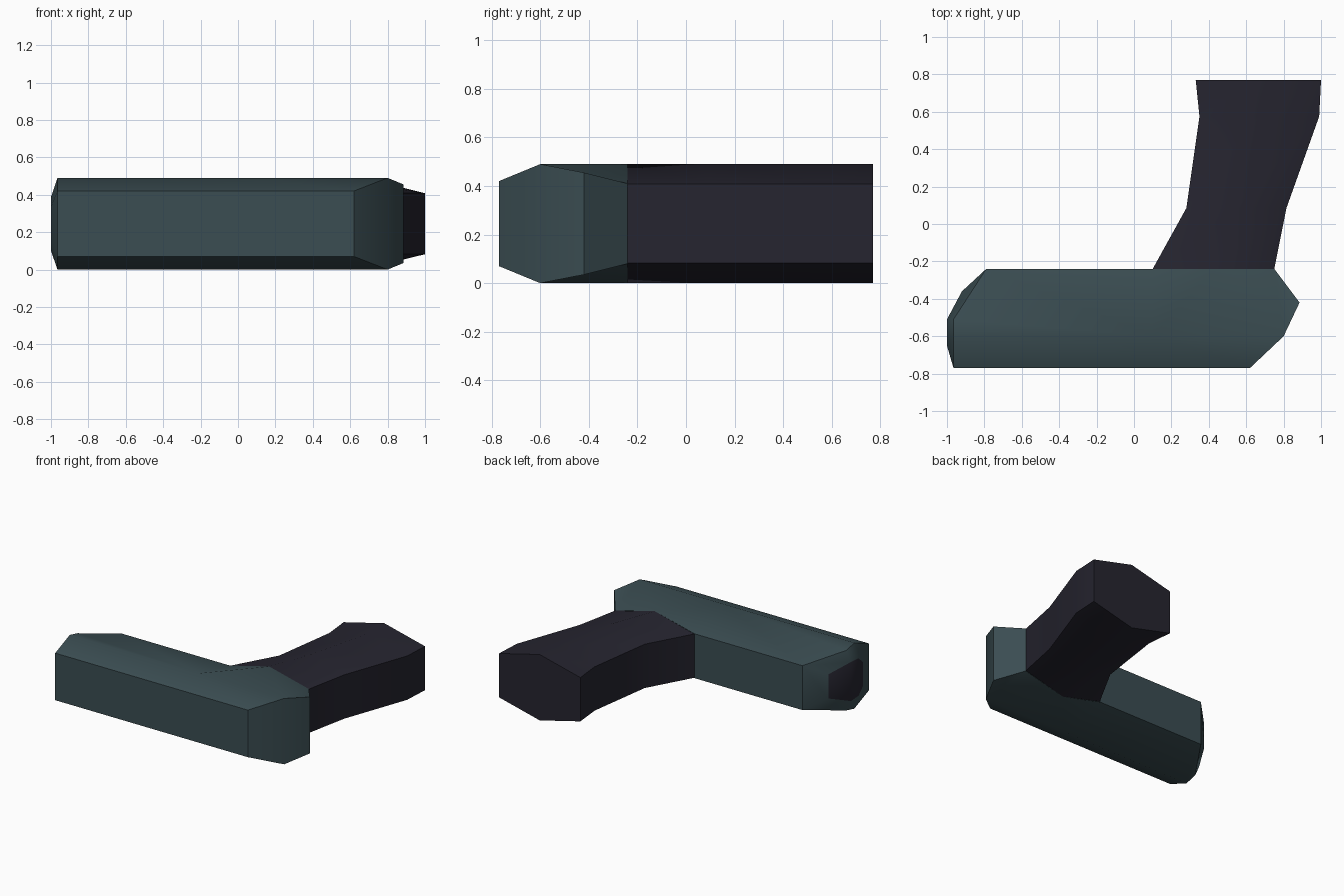
import bpy, bmesh, math

if "Cube" in bpy.data.objects:
    bpy.data.objects.remove(bpy.data.objects["Cube"])

MID = 0.245  # height of the symmetry plane


def material(name, rgb):
    m = bpy.data.materials.new(name)
    m.diffuse_color = (*rgb, 1)
    m.use_nodes = True
    m.node_tree.nodes["Principled BSDF"].inputs["Base Color"].default_value = m.diffuse_color
    return m


teal = material("dark teal", (0.043, 0.074, 0.084))
dark = material("dark plum grey", (0.019, 0.018, 0.029))


def mirrored_solid(name, points, top, sides, mats, dark_sides=(), open_sides=()):
    """points are (x, y, half height); top faces are mirrored below, sides join both."""
    bm = bmesh.new()
    up = [bm.verts.new((x, y, MID + h)) for x, y, h in points]
    dn = [bm.verts.new((x, y, MID - h)) for x, y, h in points]
    for f in top:
        bm.faces.new([up[i] for i in f])
        bm.faces.new([dn[i] for i in reversed(f)])
    gone = []
    for a, b in sides:
        face = bm.faces.new((up[a], up[b], dn[b], dn[a]))
        if (a, b) in dark_sides:
            face.material_index = 1
        if (a, b) in open_sides:
            gone.append(face)
    bmesh.ops.recalc_face_normals(bm, faces=bm.faces)
    bmesh.ops.delete(bm, geom=gone, context='FACES_ONLY')
    mesh = bpy.data.meshes.new(name)
    bm.to_mesh(mesh)
    bm.free()
    ob = bpy.data.objects.new(name, mesh)
    bpy.context.collection.objects.link(ob)
    for m in mats:
        mesh.materials.append(m)
    bpy.ops.object.select_all(action='DESELECT')
    ob.select_set(True)
    bpy.context.view_layer.objects.active = ob
    bpy.ops.object.shade_smooth_by_angle(angle=math.radians(35))
    return ob


# Long upper body with a bevelled nose and a dark opening at the -x end
body = [(-.965, -.77, .175), (.62, -.77, .175), (.8, -.6, .245), (.885, -.42, .21),
        (.75, -.24, .165), (.425, -.24, .245), (.1, -.24, .165), (-.79, -.24, .165),
        (-.965, -.51, .2235), (-.965, -.6, .245),
        (-.92, -.36, .09), (-1, -.51, .145), (-1, -.6, .14), (-1, -.65, .09),
        (.1, -.6, .245)]
body_top = [(0, 1, 2, 14, 9), (9, 14, 6, 7, 8), (14, 5, 6), (14, 2, 5), (2, 4, 5), (2, 3, 4),
            (7, 8, 11, 10), (8, 9, 12, 11), (9, 0, 13, 12)]
opening = [(10, 11), (11, 12), (12, 13)]
joint = [(4, 5), (5, 6)]
body_sides = [(0, 1), (1, 2), (2, 3), (3, 4), (6, 7), (7, 10), (13, 0)] + opening + joint
mirrored_solid("upper_body", body, body_top, body_sides, [teal, dark], opening, joint)

# Hexagonal handle, swept through four stations: (y, left x, right x)
stations = [(-.24, .1, .75), (.085, .28, .815), (.575, .35, .99), (.77, .33, 1.0)]
grip = []
for y, l, r in stations:
    grip += [(l, y, .163), ((l + r) / 2, y, .245), (r, y, .163)]
grip_top, grip_sides = [], [(0, 1), (1, 2), (9, 10), (10, 11)]
for s in range(0, 9, 3):
    grip_top += [(s, s + 1, s + 4, s + 3), (s + 1, s + 2, s + 5, s + 4)]
    grip_sides += [(s, s + 3), (s + 2, s + 5)]
mirrored_solid("handle", grip, grip_top, grip_sides, [dark], open_sides=[(0, 1), (1, 2)])
